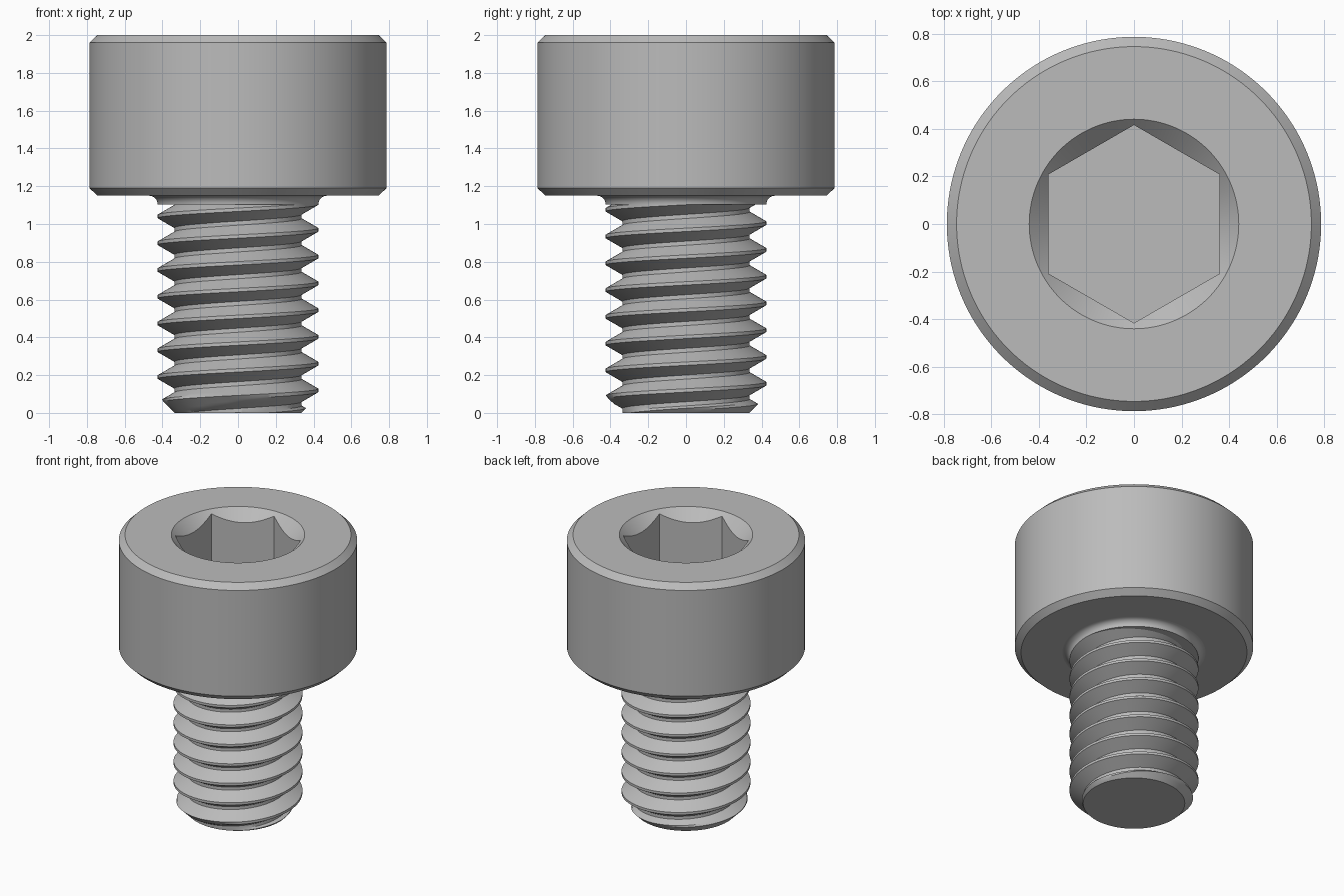
import bpy, bmesh
from math import pi, sin, cos, radians

if "Cube" in bpy.data.objects:
    bpy.data.objects.remove(bpy.data.objects["Cube"])

SEGMENTS = 180
PITCH = 0.1417
CREST, ROOT = 0.425, 0.337
CREST_HALF, FLANK = 0.009, 0.051
THREAD_TOP, HEAD_BASE = 1.103, 1.15

steel = bpy.data.materials.new("steel grey")
steel.use_nodes = True
steel.diffuse_color = (0.5, 0.5, 0.5, 1)
steel.node_tree.nodes["Principled BSDF"].inputs["Base Color"].default_value = (0.5, 0.5, 0.5, 1)


def revolve(name, profile):
    """Sweep an angle-dependent (radius, height) profile into a closed solid."""
    bm = bmesh.new()
    columns = []
    for i in range(SEGMENTS + 1):
        a = 2 * pi * i / SEGMENTS
        columns.append([bm.verts.new((r * cos(a), r * sin(a), z)) for r, z in profile(a)])
    for left, right in zip(columns, columns[1:]):
        for k in range(len(left) - 1):
            bm.faces.new((left[k], right[k], right[k + 1], left[k + 1]))
    bm.faces.new([c[0] for c in reversed(columns[:-1])])
    bm.faces.new([c[-1] for c in columns[:-1]])
    bmesh.ops.remove_doubles(bm, verts=bm.verts, dist=1e-5)
    bmesh.ops.recalc_face_normals(bm, faces=bm.faces)
    mesh = bpy.data.meshes.new(name)
    bm.to_mesh(mesh)
    bm.free()
    mesh.materials.append(steel)
    obj = bpy.data.objects.new(name, mesh)
    bpy.context.collection.objects.link(obj)
    bpy.ops.object.select_all(action="DESELECT")
    obj.select_set(True)
    bpy.context.view_layer.objects.active = obj
    bpy.ops.object.shade_smooth_by_angle(angle=radians(28))
    return obj


# Threaded shank: helical ridge, tapered tip and a fillet under the head
def shank_profile(a):
    start = 0.119 + PITCH * a / (2 * pi)
    slopes = [CREST_HALF + FLANK * s / 4 for s in range(5)]
    offsets = [-s for s in reversed(slopes)] + slopes
    points = []
    for turn in range(-3, 10):
        for d in offsets:
            z = min(max(start + turn * PITCH + d, 0), THREAD_TOP)
            off = abs((z - start + PITCH / 2) % PITCH - PITCH / 2)
            r = CREST - (CREST - ROOT) * (off - CREST_HALF) / FLANK
            r = min(max(r, ROOT), CREST, 0.335 + z)
            points.append((r, z))
    fillet = HEAD_BASE - THREAD_TOP
    for s in range(7):
        t = pi / 2 * s / 6
        points.append((CREST + fillet * (1 - cos(t)), THREAD_TOP + fillet * sin(t)))
    return points


# Cylindrical head: chamfered rims, countersunk hexagonal socket
def head_profile(a):
    rim = 0.44
    from_flat = (a + pi / 6) % (pi / 3) - pi / 6
    hexagon = 0.36 / cos(from_flat)
    return [(0.47, HEAD_BASE), (0.745, HEAD_BASE), (0.786, 1.19), (0.786, 1.96),
            (0.745, 2), (rim, 2), (hexagon, 2 - (rim - hexagon)), (hexagon, 1.57)]


revolve("threaded_shank", shank_profile)
revolve("socket_head", head_profile)
